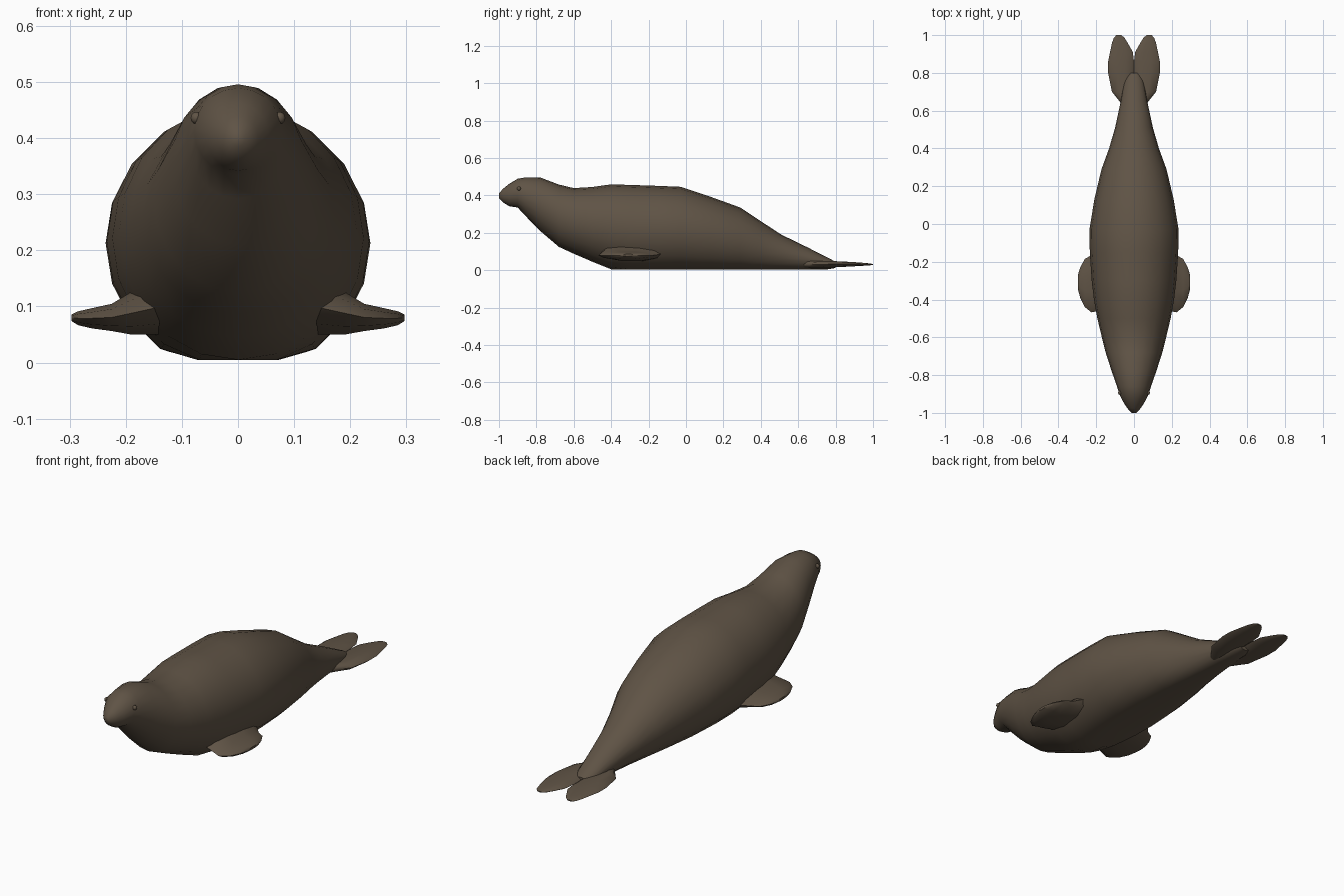
import bpy, bmesh, math

brown = bpy.data.materials.new("seal brown")
brown.diffuse_color = (0.115, 0.087, 0.060, 1)


def loft(name, rings, axis_x=False):
    """Skin a row of closed rings (lists of points) and cap both ends."""
    bm = bmesh.new()
    loops = [[bm.verts.new(p) for p in ring] for ring in rings]
    n = len(loops[0])
    for a, b in zip(loops, loops[1:]):
        for i in range(n):
            j = (i + 1) % n
            bm.faces.new((a[i], a[j], b[j], b[i]))
    bm.faces.new(loops[0])
    bm.faces.new(loops[-1])
    bmesh.ops.recalc_face_normals(bm, faces=bm.faces)
    mesh = bpy.data.meshes.new(name)
    bm.to_mesh(mesh)
    bm.free()
    mesh.materials.append(brown)
    obj = bpy.data.objects.new(name, mesh)
    bpy.context.collection.objects.link(obj)
    smooth(obj)
    return obj


def smooth(obj, angle=50):
    bpy.ops.object.select_all(action='DESELECT')
    obj.select_set(True)
    bpy.context.view_layer.objects.active = obj
    bpy.ops.object.shade_smooth_by_angle(angle=math.radians(angle))


def circle(n):
    return [(math.cos(2 * math.pi * i / n), math.sin(2 * math.pi * i / n)) for i in range(n)]


# Body and head: y, half width, underside, top; the belly is flattened on the ground
stations = [
    (-1.0, 0.012, 0.385, 0.412), (-0.975, 0.036, 0.36, 0.438), (-0.945, 0.055, 0.342, 0.462),
    (-0.90, 0.078, 0.335, 0.489), (-0.86, 0.090, 0.292, 0.496), (-0.78, 0.118, 0.21, 0.496),
    (-0.68, 0.150, 0.125, 0.458), (-0.60, 0.170, 0.088, 0.439), (-0.50, 0.194, 0.045, 0.445),
    (-0.40, 0.212, 0.004, 0.459), (-0.30, 0.224, -0.012, 0.456), (-0.15, 0.234, -0.02, 0.451),
    (-0.03, 0.236, -0.02, 0.446), (0.13, 0.210, -0.02, 0.393), (0.29, 0.172, -0.015, 0.335),
    (0.40, 0.132, -0.012, 0.262), (0.51, 0.100, -0.006, 0.190), (0.65, 0.070, 0.0, 0.122),
    (0.76, 0.050, 0.004, 0.066), (0.80, 0.030, 0.012, 0.045)]
body = []
for y, w, lo, hi in stations:
    mid, r = (lo + hi) / 2, (hi - lo) / 2
    body.append([(w * c, y, max(0.005, mid + r * s)) for c, s in circle(20)])
loft("body", body)

# Front flippers: x, rear to front extent, underside, top
front = [(0.14, -0.45, -0.10, 0.048, 0.150), (0.19, -0.46, -0.13, 0.048, 0.128),
         (0.225, -0.468, -0.165, 0.055, 0.106), (0.26, -0.44, -0.185, 0.060, 0.098),
         (0.285, -0.39, -0.23, 0.066, 0.092), (0.297, -0.345, -0.27, 0.074, 0.086)]
# Tail flippers: y, inner and outer edge, underside, top
tail = [(0.62, 0.0, 0.055, 0.012, 0.055), (0.66, 0.0, 0.085, 0.012, 0.052),
        (0.70, 0.0, 0.117, 0.013, 0.050), (0.80, 0.0, 0.137, 0.015, 0.049),
        (0.86, 0.0, 0.137, 0.018, 0.046), (0.91, 0.006, 0.127, 0.021, 0.043),
        (0.96, 0.034, 0.116, 0.024, 0.039), (0.985, 0.05, 0.107, 0.026, 0.036),
        (1.0, 0.066, 0.094, 0.028, 0.033)]
for side, label in ((-1, "left"), (1, "right")):
    rings = [[(side * x, (a + b) / 2 + (b - a) / 2 * c, (lo + hi) / 2 + (hi - lo) / 2 * s)
              for c, s in circle(10)] for x, a, b, lo, hi in front]
    loft(label + "_front_flipper", rings)
    rings = [[(side * ((a + b) / 2 + (b - a) / 2 * c), y, (lo + hi) / 2 + (hi - lo) / 2 * s)
              for c, s in circle(10)] for y, a, b, lo, hi in tail]
    loft(label + "_tail_flipper", rings)
    # Small eyes set into the head
    bpy.ops.mesh.primitive_uv_sphere_add(segments=10, ring_count=6, radius=0.011,
                                         location=(side * 0.074, -0.893, 0.436))
    eye = bpy.context.object
    eye.name = label + "_eye"
    eye.data.materials.append(brown)
    smooth(eye)
